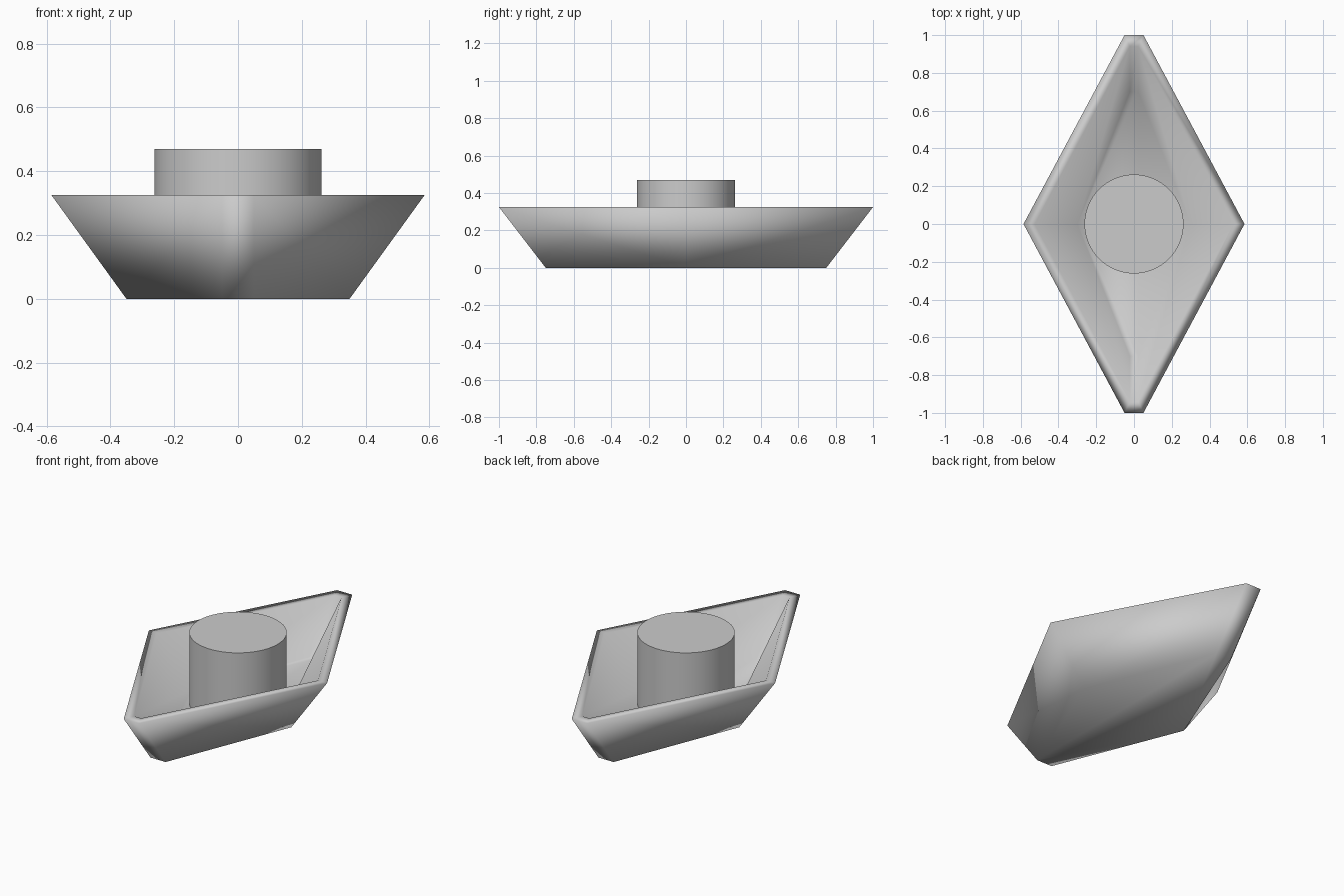
import bpy, bmesh

if "Cube" in bpy.data.objects:
    bpy.data.objects.remove(bpy.data.objects["Cube"])


def hex_ring(bm, side, tip_x, tip_y, z):
    """Six points: two side corners and two blunt tips."""
    pts = [(side, 0), (tip_x, tip_y), (-tip_x, tip_y),
           (-side, 0), (-tip_x, -tip_y), (tip_x, -tip_y)]
    return [bm.verts.new((x, y, z)) for x, y in pts]


def wall(bm, top, low):
    """Twisted wall panels split from tip top to side bottom; blunt tips stay quads."""
    for i in range(6):
        j = (i + 1) % 6
        if i in (1, 4):
            bm.faces.new((top[i], top[j], low[j], low[i]))
        elif i in (0, 3):
            bm.faces.new((top[i], top[j], low[i]))
            bm.faces.new((top[j], low[j], low[i]))
        else:
            bm.faces.new((top[i], top[j], low[j]))
            bm.faces.new((top[i], low[j], low[i]))


def finish(bm, name):
    bmesh.ops.recalc_face_normals(bm, faces=bm.faces)
    mesh = bpy.data.meshes.new(name)
    bm.to_mesh(mesh)
    bm.free()
    obj = bpy.data.objects.new(name, mesh)
    bpy.context.collection.objects.link(obj)
    return obj


# Hollow hull with flared walls, thick rim and inner floor
bm = bmesh.new()
outer_low = hex_ring(bm, 0.35, 0.05, 0.75, 0)
outer_top = hex_ring(bm, 0.585, 0.05, 1.0, 0.325)
inner_top = hex_ring(bm, 0.526, 0.022, 0.94, 0.325)
inner_low = hex_ring(bm, 0.30, 0.022, 0.70, 0.05)
wall(bm, outer_top, outer_low)
wall(bm, inner_top, inner_low)
for i in range(6):
    j = (i + 1) % 6
    bm.faces.new((outer_top[i], outer_top[j], inner_top[j], inner_top[i]))
bm.faces.new(outer_low)
bm.faces.new(inner_low)
hull = finish(bm, "hull")
for p in hull.data.polygons:
    p.use_smooth = True

# Round drum standing on the floor
bpy.ops.mesh.primitive_cylinder_add(vertices=64, radius=0.262, depth=0.42,
                                    location=(0, 0, 0.26))
drum = bpy.context.object
drum.name = "drum"
bpy.ops.object.shade_smooth_by_angle()
